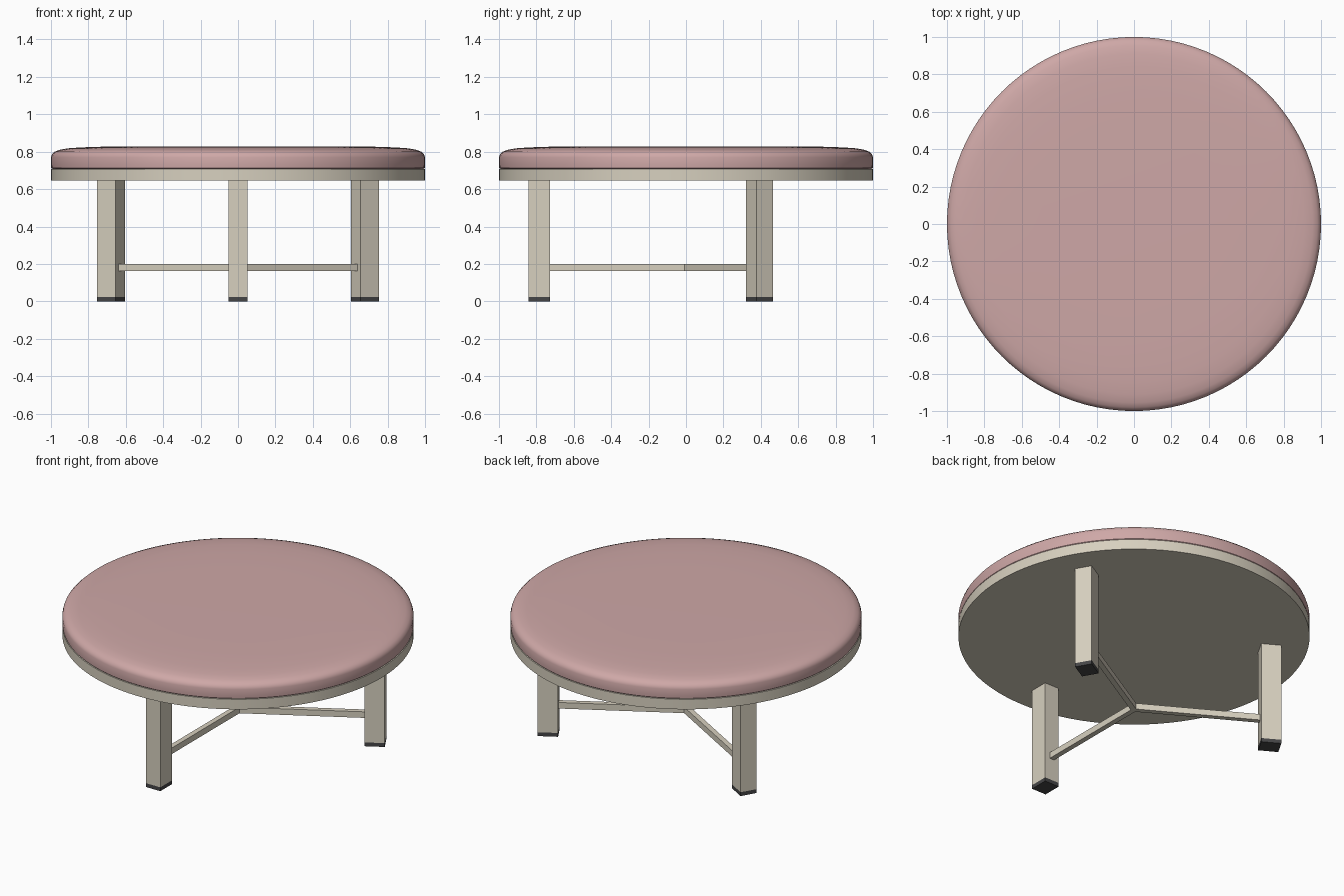
import bpy, bmesh, math
from mathutils import Matrix, Vector

old = bpy.data.objects.get("Cube")
if old:
    bpy.data.objects.remove(old, do_unlink=True)


def make_material(name, rgb):
    mat = bpy.data.materials.new(name)
    mat.use_nodes = True
    mat.diffuse_color = (*rgb, 1)
    mat.node_tree.nodes["Principled BSDF"].inputs["Base Color"].default_value = (*rgb, 1)
    return mat


cream = make_material("cream paint", (0.68, 0.63, 0.52))
pink = make_material("dusty pink fabric", (0.62, 0.39, 0.385))
rubber = make_material("dark rubber", (0.06, 0.06, 0.062))


def finish(name, bm, mat, smooth=False):
    bmesh.ops.recalc_face_normals(bm, faces=bm.faces)
    mesh = bpy.data.meshes.new(name)
    bm.to_mesh(mesh)
    bm.free()
    mesh.materials.append(mat)
    obj = bpy.data.objects.new(name, mesh)
    bpy.context.collection.objects.link(obj)
    if smooth:
        bpy.ops.object.select_all(action="DESELECT")
        obj.select_set(True)
        bpy.context.view_layer.objects.active = obj
        bpy.ops.object.shade_smooth_by_angle(angle=math.radians(35))
    return obj


def lathe(name, profile, mat, steps=96):
    """Spin a (radius, height) profile around the z axis."""
    bm = bmesh.new()
    verts = [bm.verts.new((r, 0, z)) for r, z in profile]
    edges = [bm.edges.new(pair) for pair in zip(verts, verts[1:])]
    bmesh.ops.spin(bm, geom=verts + edges, cent=(0, 0, 0), axis=(0, 0, 1),
                   angle=math.tau, steps=steps)
    bmesh.ops.remove_doubles(bm, verts=bm.verts, dist=0.0001)
    return finish(name, bm, mat, smooth=True)


def radial_box(name, angle, r0, r1, width, z0, z1, mat):
    """Box lying along a spoke, between two radii."""
    bm = bmesh.new()
    bmesh.ops.create_cube(bm, size=1)
    bmesh.ops.scale(bm, vec=(r1 - r0, width, z1 - z0), verts=bm.verts)
    bmesh.ops.translate(bm, vec=Vector(((r0 + r1) / 2, 0, (z0 + z1) / 2)), verts=bm.verts)
    bmesh.ops.rotate(bm, cent=(0, 0, 0), matrix=Matrix.Rotation(angle, 3, "Z"), verts=bm.verts)
    return finish(name, bm, mat)


# Seat board and domed cushion
lathe("seat_base", [(0, 0.645), (1, 0.645), (1, 0.708), (0, 0.708)], cream)
lathe("cushion", [(0, 0.708), (0.992, 0.708), (0.999, 0.714), (1, 0.73), (1, 0.77),
                  (0.995, 0.786), (0.98, 0.8), (0.955, 0.81), (0.91, 0.818), (0.84, 0.823),
                  (0.72, 0.827), (0.5, 0.829), (0, 0.829)], pink)

# Three legs with rubber feet
spokes = {"front": -90, "back_left": 30, "back_right": 150}
for side, degrees in spokes.items():
    a = math.radians(degrees)
    radial_box(side + "_leg", a, 0.727, 0.843, 0.1, 0.024, 0.645, cream)
    radial_box(side + "_foot", a, 0.727, 0.843, 0.1, 0, 0.024, rubber)

# Three-armed stretcher: one mitred outline, extruded upward
half, reach, bottom, top = 0.016, 0.73, 0.162, 0.2
bm = bmesh.new()
outline = []
for degrees in spokes.values():
    turn = Matrix.Rotation(math.radians(degrees), 3, "Z")
    for point in ((reach, -half), (reach, half), (half / math.sqrt(3), half)):
        outline.append(bm.verts.new(turn @ Vector((*point, bottom))))
face = bm.faces.new(outline)
result = bmesh.ops.extrude_face_region(bm, geom=[face], use_keep_orig=True)
raised = [v for v in result["geom"] if isinstance(v, bmesh.types.BMVert)]
bmesh.ops.translate(bm, vec=(0, 0, top - bottom), verts=raised)
finish("stretcher", bm, cream)
